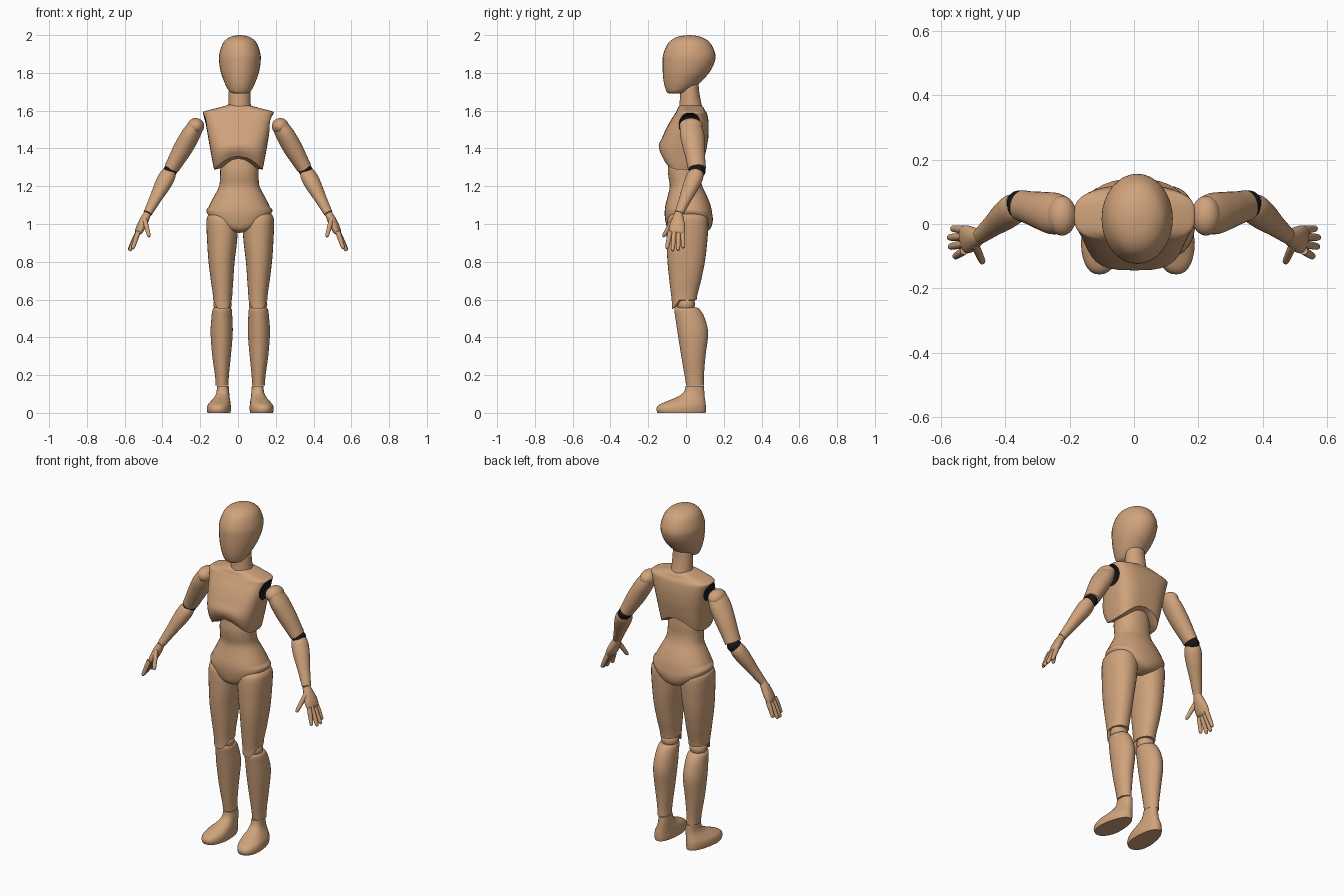
import bpy, bmesh, math
from mathutils import Vector, Matrix

cube = bpy.data.objects.get("Cube")
if cube:
    bpy.data.objects.remove(cube, do_unlink=True)


def material(name, colour, roughness):
    mat = bpy.data.materials.new(name)
    mat.use_nodes = True
    mat.diffuse_color = colour
    bsdf = mat.node_tree.nodes["Principled BSDF"]
    bsdf.inputs["Base Color"].default_value = colour
    bsdf.inputs["Roughness"].default_value = roughness
    return mat


WOOD = material("warm wood", (0.63, 0.365, 0.20, 1), 0.6)
DARK = material("dark joint", (0.008, 0.008, 0.008, 1), 0.9)
SEGMENTS, STEPS = 32, 4
LEG_MID = 0.012


def smooth(obj):
    bpy.ops.object.select_all(action='DESELECT')
    obj.select_set(True)
    bpy.context.view_layer.objects.active = obj
    bpy.ops.object.shade_smooth_by_angle(angle=math.radians(40))


def finish(name, bm, mat=WOOD):
    bmesh.ops.recalc_face_normals(bm, faces=bm.faces)
    mesh = bpy.data.meshes.new(name)
    bm.to_mesh(mesh)
    bm.free()
    mesh.materials.append(mat)
    obj = bpy.data.objects.new(name, mesh)
    bpy.context.collection.objects.link(obj)
    smooth(obj)
    return obj


def spline(rows):
    """Catmull-Rom interpolation through the section rows."""
    out = []
    for i in range(len(rows) - 1):
        quad = (rows[max(i - 1, 0)], rows[i], rows[i + 1], rows[min(i + 2, len(rows) - 1)])
        for k in range(STEPS):
            t = k / STEPS
            out.append([b + 0.5 * t * (c - a + t * (2*a - 5*b + 4*c - d + t * (3*(b - c) + d - a)))
                        for a, b, c, d in zip(*quad)])
    return out + [list(rows[-1])]


def loft(name, rows, power=2.0, warp=None, place=None, side=1, mid=0.0):
    """Skin oval sections given as (z, x min, x max, y min, y max)."""
    bm = bmesh.new()
    rings = []
    for z, x0, x1, y0, y1 in spline(rows):
        ring = []
        for k in range(SEGMENTS):
            a = math.tau * k / SEGMENTS
            c, s = math.cos(a), math.sin(a)
            p = Vector(((x0 + x1) / 2 + (x1 - x0) / 2 * math.copysign(abs(c) ** (2 / power), c),
                        (y0 + y1) / 2 + (y1 - y0) / 2 * math.copysign(abs(s) ** (2 / power), s), z))
            if warp:
                p = warp(p)
            if place:
                p = place @ p
            ring.append(bm.verts.new((side * p.x + mid, p.y, p.z)))
        rings.append(ring)
    for a, b in zip(rings, rings[1:]):
        for k in range(SEGMENTS):
            n = (k + 1) % SEGMENTS
            bm.faces.new((a[k], a[n], b[n], b[k]))
    for ring in (rings[0], rings[-1]):
        hub = bm.verts.new(sum((v.co for v in ring), Vector()) / SEGMENTS)
        for k in range(SEGMENTS):
            bm.faces.new((ring[k], ring[(k + 1) % SEGMENTS], hub))
    return finish(name, bm)


def centred(rows):
    return [(z, -w, w, front, back) for z, w, front, back in rows]


def limb(name, start, end, rows, side):
    """Tapered limb; rows are (fraction of length, level radius, upright radius)."""
    start, axis = Vector(start), Vector(end) - Vector(start)
    place = Matrix.Translation(start) @ axis.to_track_quat('Z', 'Y').to_matrix().to_4x4()
    return loft(name, [(t * axis.length, -a, a, -b, b) for t, a, b in rows], place=place, side=side)


def ball(name, centre, radii, side=1, mid=0.0, mat=WOOD):
    bm = bmesh.new()
    bmesh.ops.create_uvsphere(bm, u_segments=32, v_segments=16, radius=1)
    for v in bm.verts:
        p = Vector(centre) + Vector(a * b for a, b in zip(v.co, radii))
        v.co = (side * p.x + mid, p.y, p.z)
    return finish(name, bm, mat)


def ramp(value):
    return max(0.0, min(1.0, value))


# Rules that shape the ends of the parts
def chest_arch(p):
    p.z += 0.075 * ramp((1.45 - p.z) / 0.16) * max(0, 1 - (p.x / 0.13) ** 2)
    return p


def leg_opening(p):
    p.z += 0.09 * ramp((1.09 - p.z) / 0.135) * (abs(p.x) / 0.165) ** 1.7
    return p


def knee_opening(p):
    p.z += 0.048 * ramp((p.y + 0.07) / 0.035) * ramp((0.7 - p.z) / 0.15)
    return p


def foot_shape(p):
    p.x = 0.108 + (p.x - 0.112) * (1 - 1.3 * max(0, p.y + 0.06)) - 0.06 * p.y
    return p


# Head and neck
loft("head", centred([
    (2.0, .008, .01, .03), (1.99, .052, -.048, .08), (1.96, .088, -.092, .127),
    (1.90, .109, -.12, .155), (1.85, .109, -.124, .149), (1.80, .1, -.123, .122),
    (1.76, .086, -.119, .086), (1.73, .073, -.113, .053), (1.70, .054, -.102, .008),
    (1.69, .03, -.09, -.025)]), mid=0.01)
loft("neck", centred([
    (1.59, .066, -.04, .095), (1.64, .059, -.034, .081), (1.70, .057, -.03, .07),
    (1.74, .052, -.02, .066), (1.77, .035, 0, .055)]), mid=0.008)

# Chest with dark scooped shoulder sockets
chest = loft("chest", centred([
    (1.285, .128, -.122, .1), (1.34, .139, -.14, .107), (1.40, .15, -.143, .113),
    (1.47, .162, -.121, .119), (1.53, .173, -.092, .12), (1.575, .184, -.064, .114),
    (1.592, .187, -.054, .107), (1.602, .16, -.048, .1), (1.62, .09, -.04, .09),
    (1.632, .05, -.02, .065)]), power=3.1, warp=chest_arch, mid=0.002)
SOCKET, SOCKET_RADII = (.205, .02, 1.52), (.055, .08, .072)
for side in (1, -1):
    cutter = ball("socket_cutter", SOCKET, SOCKET_RADII, side)
    cutter.hide_render = True
    cut = chest.modifiers.new("socket", 'BOOLEAN')
    cut.operation, cut.solver, cut.object = 'DIFFERENCE', 'EXACT', cutter
    bpy.context.view_layer.objects.active = chest
    bpy.ops.object.modifier_apply(modifier=cut.name)
    bpy.data.objects.remove(cutter, do_unlink=True)
chest.data.materials.append(DARK)
for face in chest.data.polygons:
    on_socket = all(
        sum(((c - o) / r) ** 2 for c, o, r in
            zip((abs(v.x), v.y, v.z), SOCKET, SOCKET_RADII)) < 1.02
        for v in (chest.data.vertices[i].co for i in face.vertices))
    face.material_index = 1 if on_socket else 0
smooth(chest)

# Waist and hips
loft("waist_and_hips", centred([
    (1.40, .085, -.08, .07), (1.30, .1, -.095, .075), (1.25, .102, -.093, .075),
    (1.20, .107, -.086, .086), (1.15, .132, -.096, .11), (1.10, .158, -.109, .13),
    (1.06, .171, -.113, .138), (1.02, .175, -.11, .142), (.98, .17, -.1, .132),
    (.96, .15, -.08, .108), (.953, .1, -.04, .06)]), power=2.2, warp=leg_opening, mid=0.007)

FINGERS = {"index": (-.083, (.558, -.102, .868)), "middle": (-.062, (.574, -.071, .857)),
           "ring": (-.039, (.577, -.042, .86)), "little": (-.018, (.566, -.014, .873))}
DIGIT = [(0, .012, .013), (.3, .0125, .0135), (.6, .0115, .012), (.9, .010, .010), (1, .005, .005)]
SHOULDER, ELBOW = (.224, .026, 1.518), (.36, .06, 1.28)
WRIST, KNUCKLES = (.482, -.04, 1.05), (.531, -.05, .95)

for label, side in (("left", 1), ("right", -1)):
    # Arms, with dark elbow balls showing in the gap
    ball(label + "_shoulder_ball", SHOULDER, (.045, .062, .043), side)
    limb(label + "_upper_arm", SHOULDER, ELBOW, [
        (0, .058, .041), (.2, .065, .049), (.5, .058, .05), (.75, .051, .044),
        (.94, .048, .039)], side)
    ball(label + "_elbow_ball", ELBOW, (.037, .044, .036), side, mat=DARK)
    limb(label + "_forearm", ELBOW, WRIST, [
        (.03, .040, .035), (.14, .047, .042), (.35, .045, .04), (.65, .034, .030),
        (.97, .025, .022)], side)

    # Hands
    limb(label + "_palm", WRIST, KNUCKLES, [
        (-.08, .022, .019), (.25, .032, .023), (.6, .042, .023), (.9, .043, .019),
        (1.03, .036, .010)], side)
    for finger, (base_y, tip) in FINGERS.items():
        limb(f"{label}_{finger}_finger", (.528, base_y, .96), tip, DIGIT, side)
    limb(label + "_thumb", (.495, -.065, 1.025), (.470, -.121, .932), DIGIT, side)

    # Legs
    loft(label + "_thigh", [
        (1.065, .05, .15, -.06, .08), (1.04, .022, .174, -.09, .108), (1.0, .012, .179, -.101, .118),
        (.9, .018, .175, -.102, .112), (.8, .03, .168, -.098, .1), (.7, .037, .156, -.088, .08),
        (.6, .042, .146, -.076, .062), (.55, .043, .144, -.074, .056)],
        power=2.2, warp=knee_opening, side=side, mid=LEG_MID)
    ball(label + "_knee_ball", (.094, 0, .575), (.049, .048, .046), side, LEG_MID)
    loft(label + "_calf", [
        (.557, .055, .135, -.055, .06), (.546, .045, .147, -.062, .075), (.5, .042, .153, -.056, .1),
        (.42, .04, .157, -.044, .117), (.3, .05, .148, -.025, .103), (.2, .06, .134, -.008, .095),
        (.145, .062, .13, .001, .094)], side=side, mid=LEG_MID)

    # Feet
    loft(label + "_foot", [
        (.143, .061, .132, -.001, .095), (.11, .058, .135, -.012, .097), (.085, .056, .145, -.045, .099),
        (.062, .052, .162, -.1, .102), (.042, .05, .175, -.144, .105), (.02, .049, .179, -.157, .106),
        (0, .052, .176, -.151, .104)], power=2.3, warp=foot_shape, side=side, mid=LEG_MID)
